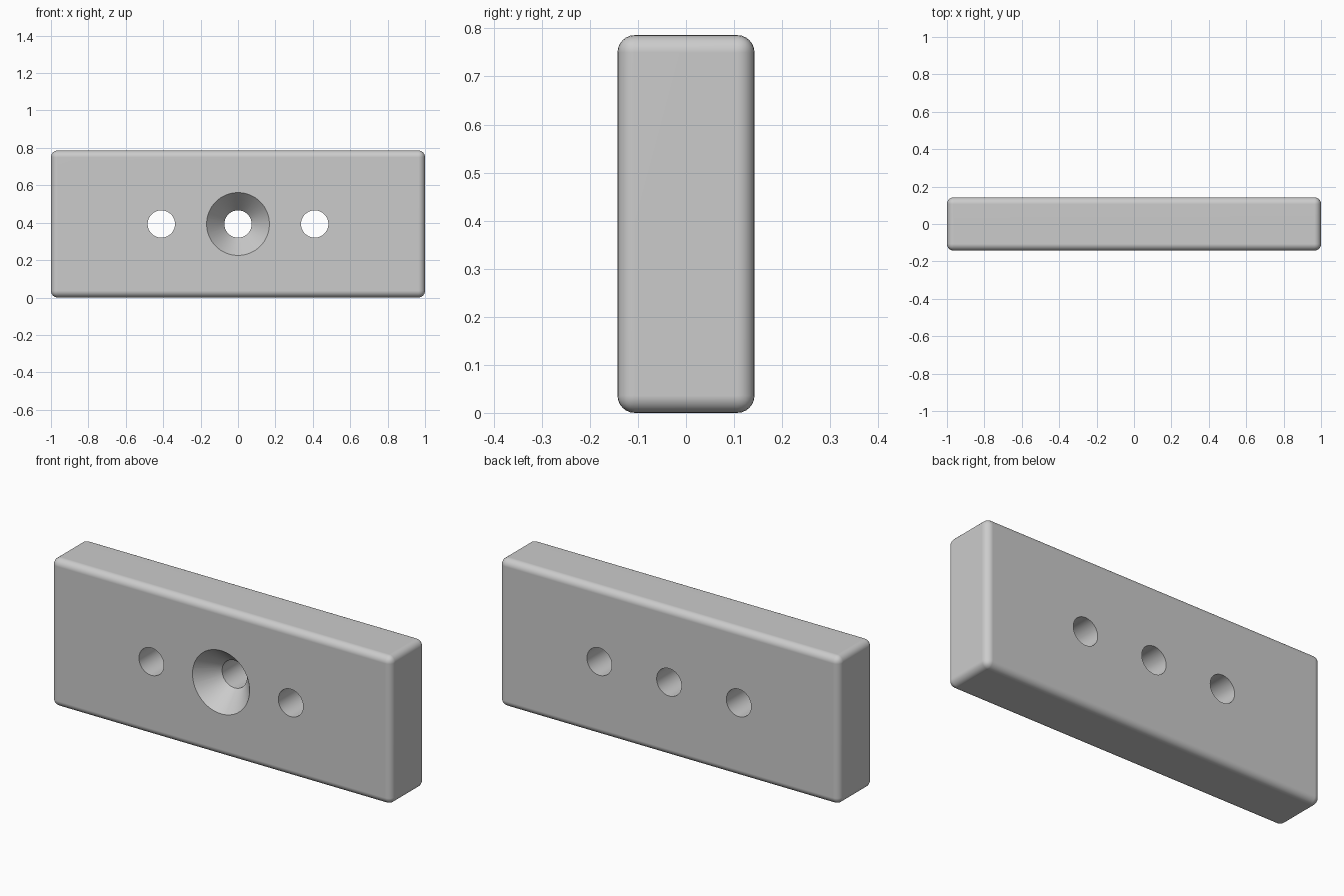
import bpy, bmesh
from math import cos, sin, pi, radians

if "Cube" in bpy.data.objects:
    bpy.data.objects.remove(bpy.data.objects["Cube"])

W, D, H = 2.0, 0.285, 0.786
HOLE_R, SINK_R, SINK_DEPTH = 0.073, 0.168, 0.113
FRONT, OUT, SIDES = -D / 2, 0.05, 64


def add_object(name, bm):
    bmesh.ops.recalc_face_normals(bm, faces=bm.faces[:])
    mesh = bpy.data.meshes.new(name)
    bm.to_mesh(mesh)
    bm.free()
    obj = bpy.data.objects.new(name, mesh)
    bpy.context.collection.objects.link(obj)
    return obj


def turned_cutter(name, x, profile):
    """Solid of revolution along y from (y, radius) pairs."""
    bm = bmesh.new()
    rings = [[bm.verts.new((x + r * cos(2 * pi * i / SIDES), y,
                            H / 2 + r * sin(2 * pi * i / SIDES)))
              for i in range(SIDES)] for y, r in profile]
    for a, b in zip(rings, rings[1:]):
        for i in range(SIDES):
            j = (i + 1) % SIDES
            bm.faces.new((a[i], a[j], b[j], b[i]))
    bm.faces.new(rings[0])
    bm.faces.new(rings[-1])
    obj = add_object(name, bm)
    obj.hide_render = True
    return obj


# Block with rounded edges
bm = bmesh.new()
bmesh.ops.create_cube(bm, size=1)
for v in bm.verts:
    v.co = (v.co.x * W, v.co.y * D, (v.co.z + 0.5) * H)
bmesh.ops.bevel(bm, geom=bm.edges[:], offset=0.036, segments=6,
                profile=0.5, affect='EDGES')
plate = add_object("mounting_plate", bm)

# Two straight holes and a countersunk centre hole
straight = [(FRONT - OUT, HOLE_R), (-FRONT + OUT, HOLE_R)]
slope = (SINK_R - HOLE_R) / SINK_DEPTH
sunk = [(FRONT - OUT, SINK_R + slope * OUT),
        (FRONT + SINK_DEPTH, HOLE_R), (-FRONT + OUT, HOLE_R)]
cutters = [turned_cutter("left_hole_cutter", -0.41, straight),
           turned_cutter("countersink_cutter", 0, sunk),
           turned_cutter("right_hole_cutter", 0.41, straight)]

bpy.context.view_layer.objects.active = plate
plate.select_set(True)
for cutter in cutters:
    mod = plate.modifiers.new(cutter.name, 'BOOLEAN')
    mod.operation = 'DIFFERENCE'
    mod.solver = 'EXACT'
    mod.object = cutter
    bpy.ops.object.modifier_apply(modifier=mod.name)
    bpy.data.objects.remove(cutter)

# Smooth rounding, crisp hole rims, flat large faces
bpy.ops.object.shade_smooth_by_angle(angle=radians(30))
weighted = plate.modifiers.new("flat_face_normals", 'WEIGHTED_NORMAL')
weighted.keep_sharp = True
